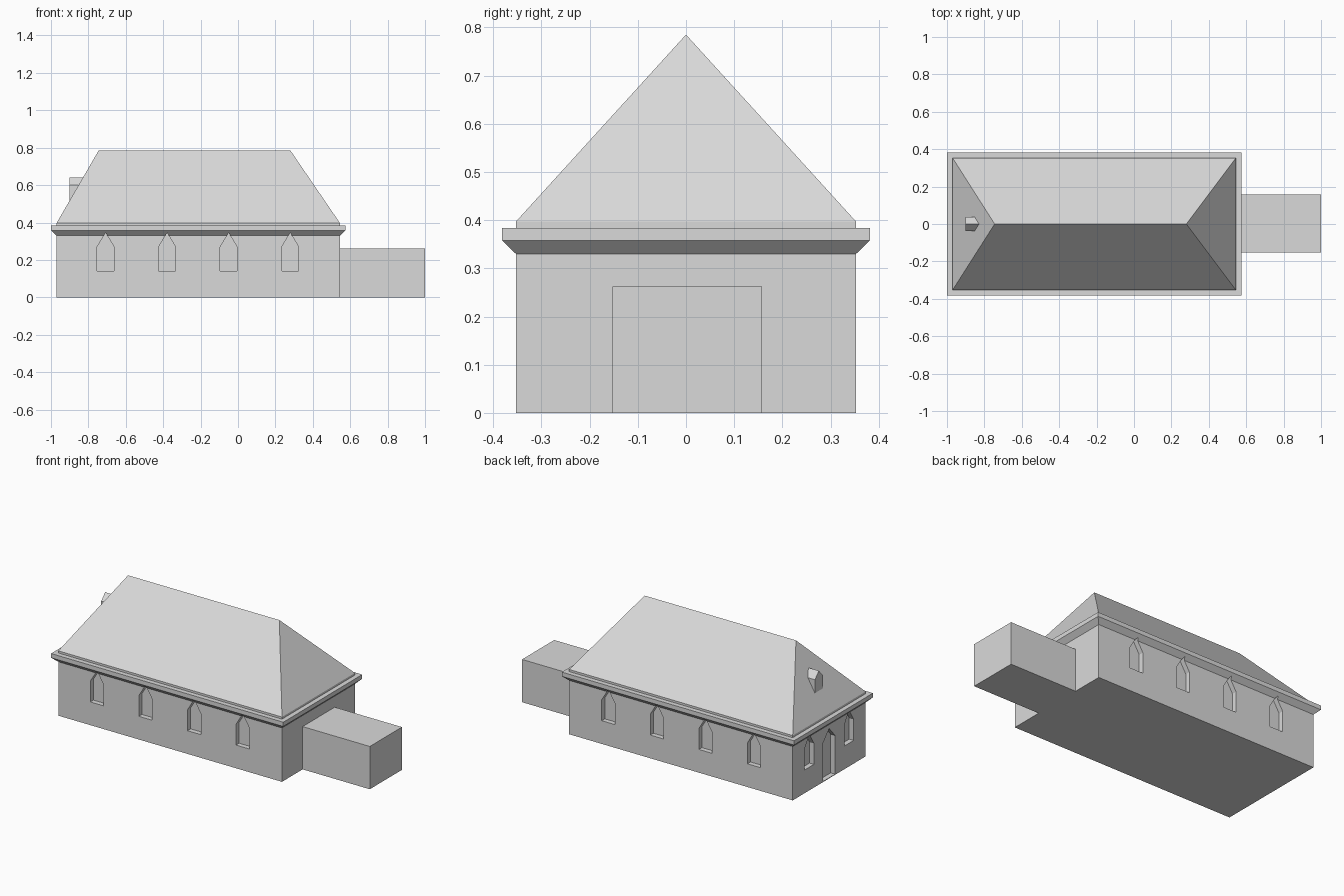
import bpy, bmesh
from mathutils import Vector

if "Cube" in bpy.data.objects:
    bpy.data.objects.remove(bpy.data.objects["Cube"])

stone = bpy.data.materials.new("light_grey")
stone.diffuse_color = (0.7, 0.7, 0.7, 1)
stone.use_nodes = True
stone.node_tree.nodes["Principled BSDF"].inputs["Base Color"].default_value = stone.diffuse_color

X0, X1, Y = -0.97, 0.545, 0.353   # wall extents
DEPTH = 0.03                      # recess depth of openings


def finish(name, bm):
    bmesh.ops.recalc_face_normals(bm, faces=bm.faces)
    me = bpy.data.meshes.new(name)
    bm.to_mesh(me)
    bm.free()
    me.materials.append(stone)
    ob = bpy.data.objects.new(name, me)
    bpy.context.collection.objects.link(ob)
    return ob


def rect(x0, x1, y0, y1, z):
    return [(x0, y0, z), (x1, y0, z), (x1, y1, z), (x0, y1, z)]


def loft(bm, rings):
    """Skin closed rings of equal length and cap both ends."""
    vs = [[bm.verts.new(p) for p in r] for r in rings]
    n = len(vs[0])
    for a, b in zip(vs, vs[1:]):
        for i in range(n):
            j = (i + 1) % n
            bm.faces.new((a[i], a[j], b[j], b[i]))
    bm.faces.new(vs[0][::-1])
    bm.faces.new(vs[-1])


def pointed(w, z0, zs, z1):
    """Gable-topped outline as (across, height) points."""
    return [(-w, z0), (w, z0), (w, zs), (0, z1), (-w, zs)]


# hall: walls with flared cornice
def hall_ring(out, z):
    return rect(X0 - out, X1 + out, -Y - out, Y + out, z)


bm = bmesh.new()
loft(bm, [hall_ring(0, 0), hall_ring(0, 0.33), hall_ring(0.029, 0.358), hall_ring(0.029, 0.384)])
hall = finish("hall", bm)

# cutters for the pointed windows and the door
bm = bmesh.new()
window = pointed(0.045, 0.142, 0.27, 0.345)
door = pointed(0.058, 0.004, 0.24, 0.305)
for side in (-1, 1):
    for cx in (-0.708, -0.379, -0.05, 0.279):
        loft(bm, [[(cx + u, side * d, z) for u, z in window] for d in (Y - DEPTH, Y + 0.1)])
for cy, outline in ((-0.192, window), (0, door), (0.192, window)):
    loft(bm, [[(x, cy + u, z) for u, z in outline] for x in (X0 + DEPTH, X0 - 0.1)])
cutter = finish("opening_cutter", bm)
cutter.hide_render = True

mod = hall.modifiers.new("openings", 'BOOLEAN')
mod.operation = 'DIFFERENCE'
mod.solver = 'EXACT'
mod.object = cutter
bpy.context.view_layer.objects.active = hall
bpy.ops.object.modifier_apply(modifier=mod.name)
bpy.data.objects.remove(cutter)

# hipped roof on a low upstand
bm = bmesh.new()
loft(bm, [rect(X0, X1, -Y, Y, 0.38), rect(X0, X1, -Y, Y, 0.397), rect(-0.745, 0.28, 0, 0, 0.785)])
bmesh.ops.remove_doubles(bm, verts=bm.verts, dist=1e-4)
finish("hipped_roof", bm)

# small gabled dormer on the entrance hip, its back buried in the roof
bm = bmesh.new()
loft(bm, [[(x, u, z + lift) for u, z in pointed(0.038, 0.515, 0.6, 0.64)]
          for x, lift in ((-0.9, 0), (-0.82, 0))])
finish("dormer", bm)

# plain annex block
bm = bmesh.new()
loft(bm, [rect(X1 - 0.01, 1.0, -0.153, 0.158, z) for z in (0, 0.262)])
finish("annex", bm)
